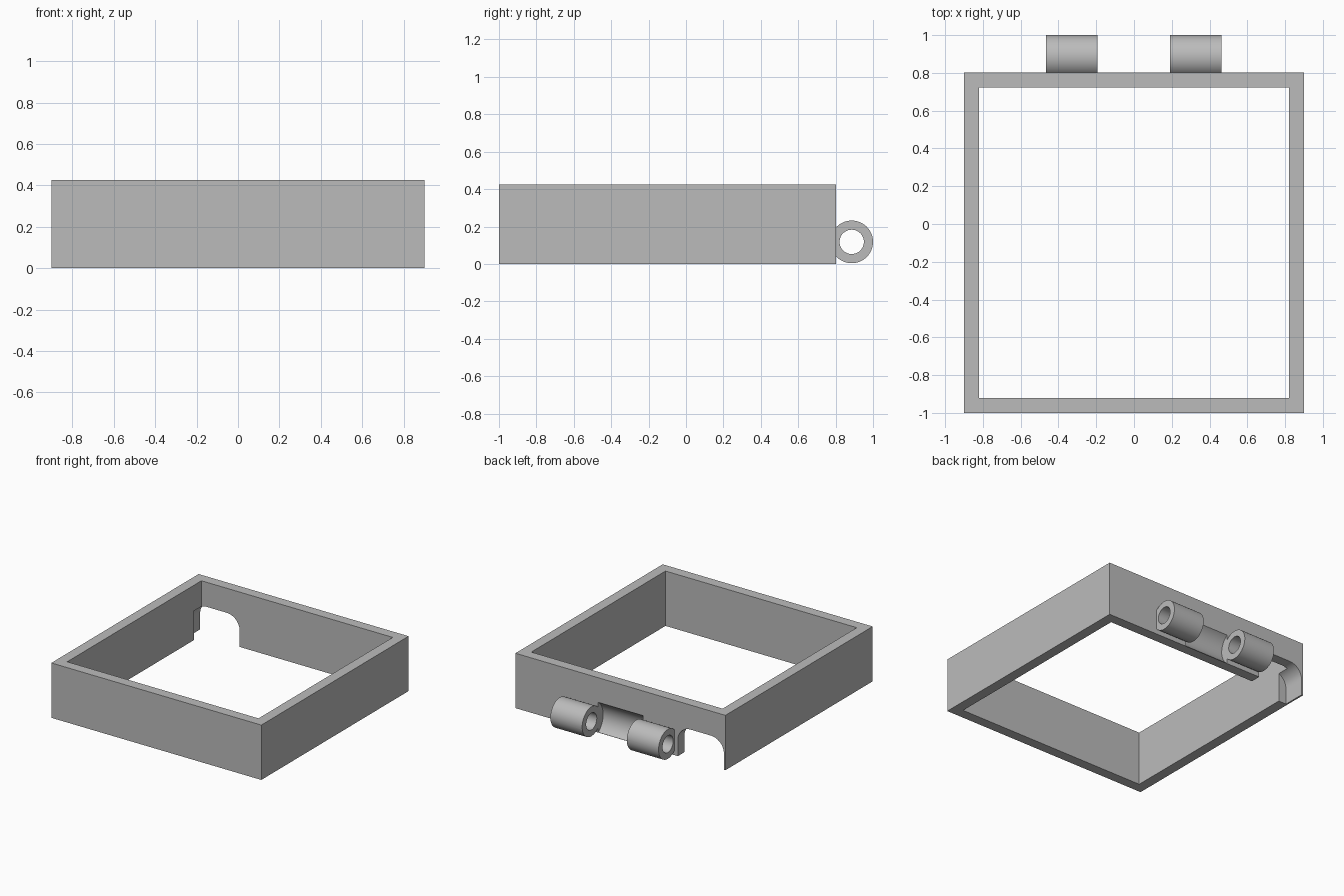
import bpy, bmesh, math
from mathutils import Matrix

if "Cube" in bpy.data.objects:
    bpy.data.objects.remove(bpy.data.objects["Cube"])

grey = bpy.data.materials.new("plain grey")
grey.use_nodes = True
grey.diffuse_color = (0.5, 0.5, 0.5, 1)
grey.node_tree.nodes["Principled BSDF"].inputs["Base Color"].default_value = (0.5, 0.5, 0.5, 1)

HINGE_Y, HINGE_Z = 0.886, 0.118


def finish(bm, name):
    bmesh.ops.recalc_face_normals(bm, faces=bm.faces)
    mesh = bpy.data.meshes.new(name)
    bm.to_mesh(mesh)
    bm.free()
    obj = bpy.data.objects.new(name, mesh)
    mesh.materials.append(grey)
    bpy.context.collection.objects.link(obj)
    return obj


def box(name, lo, hi):
    bm = bmesh.new()
    bmesh.ops.create_cube(bm, size=1)
    for v in bm.verts:
        v.co = [a + (b - a) * (c + 0.5) for a, b, c in zip(lo, hi, v.co)]
    return finish(bm, name)


def rod(name, x0, x1, radius):
    """Cylinder along x on the hinge axis."""
    bm = bmesh.new()
    place = Matrix.Translation(((x0 + x1) / 2, HINGE_Y, HINGE_Z)) @ Matrix.Rotation(math.pi / 2, 4, 'Y')
    bmesh.ops.create_cone(bm, cap_ends=True, segments=64, radius1=radius,
                          radius2=radius, depth=x1 - x0, matrix=place)
    return finish(bm, name)


def arch(name, x0, x1, top, radius, y0, y1):
    """Block with rounded upper corners, extruded along y."""
    pts = [(x1, -0.1)]
    for cx, start in ((x1 - radius, 0), (x0 + radius, 90)):
        for i in range(13):
            a = math.radians(start + i * 7.5)
            pts.append((cx + radius * math.cos(a), top - radius + radius * math.sin(a)))
    pts.append((x0, -0.1))
    bm = bmesh.new()
    face = bm.faces.new([bm.verts.new((x, y0, z)) for x, z in pts])
    ext = bmesh.ops.extrude_face_region(bm, geom=[face])
    bmesh.ops.translate(bm, vec=(0, y1 - y0, 0),
                        verts=[g for g in ext["geom"] if isinstance(g, bmesh.types.BMVert)])
    return finish(bm, name)


def combine(target, other, operation):
    mod = target.modifiers.new("cut", 'BOOLEAN')
    mod.operation, mod.solver, mod.object = operation, 'EXACT', other
    bpy.context.view_layer.objects.active = target
    bpy.ops.object.modifier_apply(modifier=mod.name)
    bpy.data.objects.remove(other)


# Open square frame
frame = box("hinged_frame", (-0.9, -1, 0), (0.9, 0.803, 0.425))
combine(frame, box("opening", (-0.82, -0.92, -0.2), (0.82, 0.723, 0.7)), 'DIFFERENCE')

# Rounded notch through the rear wall beside the hinge
combine(frame, arch("notch", -0.887, -0.492, 0.235, 0.11, 0.63, 1.1), 'DIFFERENCE')

# Hinge knuckles, the clearance between them and the pin hole
for x0, x1 in ((-0.465, -0.193), (0.19, 0.462)):
    combine(frame, rod("knuckle", x0, x1, 0.114), 'UNION')
combine(frame, rod("clearance", -0.193, 0.19, 0.143), 'DIFFERENCE')
combine(frame, rod("pin_hole", -0.6, 0.6, 0.065), 'DIFFERENCE')

# Smooth the curves, keep the edges crisp
bpy.ops.object.select_all(action='DESELECT')
frame.select_set(True)
bpy.context.view_layer.objects.active = frame
bpy.ops.object.shade_smooth_by_angle(angle=math.radians(30))
